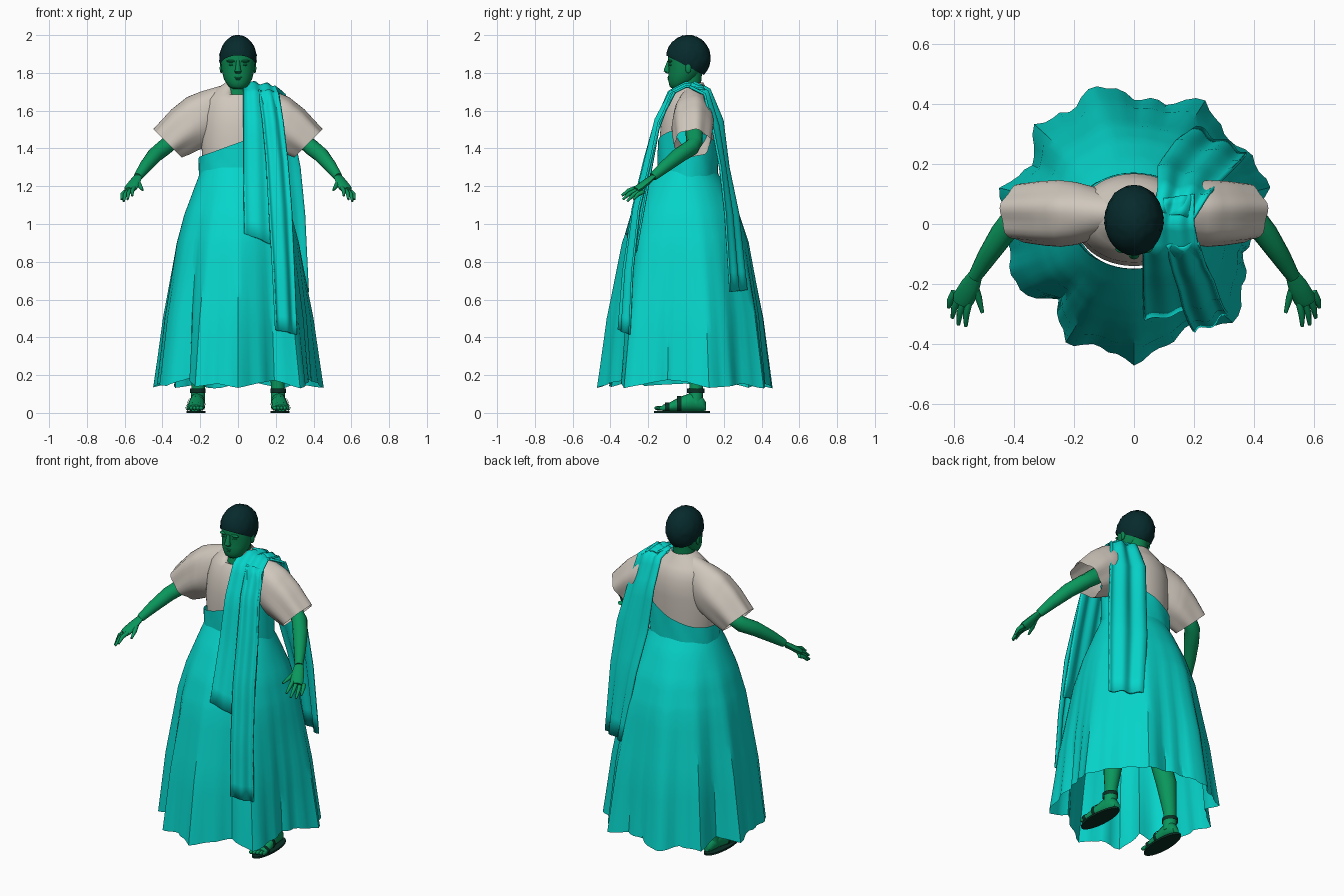
import bpy, bmesh, math
from math import sin, cos, pi, radians
from mathutils import Vector

cube = bpy.data.objects.get("Cube")
if cube:
    bpy.data.objects.remove(cube)


def material(name, *rgb):
    m = bpy.data.materials.new(name)
    m.use_nodes = True
    m.diffuse_color = (*rgb, 1)
    m.roughness = .9
    m.node_tree.nodes["Principled BSDF"].inputs["Base Color"].default_value = (*rgb, 1)
    m.node_tree.nodes["Principled BSDF"].inputs["Roughness"].default_value = .9
    return m


TEAL = material("teal cloth", .002, .66, .59)
LINEN = material("pale linen", .63, .575, .51)
SKIN = material("green skin", .003, .31, .108)
FACE = material("dark green skin", .003, .23, .076)
HAIR = material("dark hair", .002, .023, .025)
LEATHER = material("dark leather", .003, .03, .018)


def finish(name, bm, mat, angle=50):
    bmesh.ops.recalc_face_normals(bm, faces=bm.faces)
    mesh = bpy.data.meshes.new(name)
    bm.to_mesh(mesh)
    bm.free()
    mesh.materials.append(mat)
    ob = bpy.data.objects.new(name, mesh)
    bpy.context.collection.objects.link(ob)
    bpy.ops.object.select_all(action='DESELECT')
    ob.select_set(True)
    bpy.context.view_layer.objects.active = ob
    bpy.ops.object.shade_smooth_by_angle(angle=radians(angle))
    return ob


def loft(name, rings, mat, closed=True, caps=True, angle=50):
    """Skin a list of point rows; rows wrap round when closed."""
    bm = bmesh.new()
    rows = [[bm.verts.new(p) for p in ring] for ring in rings]
    n = len(rows[0])
    for a, b in zip(rows, rows[1:]):
        for i in range(n if closed else n - 1):
            j = (i + 1) % n
            bm.faces.new((a[i], a[j], b[j], b[i]))
    if closed and caps:
        bm.faces.new(rows[0])
        bm.faces.new(rows[-1])
    return finish(name, bm, mat, angle)


def oval(c, u, v, n=20):
    c, u, v = Vector(c), Vector(u), Vector(v)
    return [c + u * cos(2 * pi * i / n) + v * sin(2 * pi * i / n) for i in range(n)]


def stack(sections, n=24):
    """Horizontal ovals from (z, centre y, x radius, y radius)."""
    return [oval((0, y, z), (rx, 0, 0), (0, ry, 0), n) for z, y, rx, ry in sections]


def tube(name, pts, mat, n=12, flat=1):
    """Round limb through (x, y, z, radius) points."""
    ps = [Vector(p[:3]) for p in pts]
    rings = []
    for i, p in enumerate(ps):
        t = (ps[min(i + 1, len(ps) - 1)] - ps[max(i - 1, 0)]).normalized()
        u = t.cross(Vector((0, 0, 1) if abs(t.z) < .9 else (0, 1, 0))).normalized()
        r = pts[i][3]
        rings.append(oval(p, u * r, t.cross(u) * r * flat, n))
    return loft(name, rings, mat)


def ball(name, c, size, mat):
    bm = bmesh.new()
    bmesh.ops.create_icosphere(bm, subdivisions=3, radius=1)
    for v in bm.verts:
        v.co = Vector(c) + v.co * Vector(size)
    return finish(name, bm, mat)


def spread(rows, steps):
    """Resample rows of numbers."""
    out = []
    for a, b in zip(rows, rows[1:]):
        out += [[p + (q - p) * k / steps for p, q in zip(a, b)] for k in range(steps)]
    return out + [list(rows[-1])]


# Skirt: oval waist blending down into an irregular folded hem
HEM = [.4, .465, .45, .42, .475, .415, .42, .48, .43, .465, .385, .46,
       .42, .43, .445, .36, .455, .42, .465, .415, .385, .47, .42, .38]


def hem_radius(t):
    f = t / (2 * pi) * len(HEM)
    i = int(f) % len(HEM)
    return HEM[i] + (HEM[(i + 1) % len(HEM)] - HEM[i]) * (f % 1)


profile = [(1.3, .19, .15), (1.2, .228, .212), (1.05, .285, .283), (.9, .325, .33),
           (.5, .39, .395), (.13, .43, .43)]
skirt = []
for z, rx, ry in spread(profile, 4):
    w = max(0, (1.2 - z) / 1.07) ** .9
    row = []
    for i in range(96):
        t = 2 * pi * i / 96
        h = hem_radius(t)
        k = 1 + w * (h / .43 - 1) + .018 * w * w * sin(t * 24 + sin(3 * t))
        lift = max(0, .47 - h) * .5 * w ** 4
        row.append((rx * k * cos(t), ry * k * sin(t), z + lift))
    skirt.append(row)
loft("skirt", skirt, TEAL, caps=False, angle=35)

# Bodice with an edge that climbs towards the left side
bodice = []
for k in range(7):
    row = []
    for i in range(48):
        t = 2 * pi * i / 48
        top = 1.43 + .075 * cos(t) - .03 * max(0, sin(t))
        r = 1 + .01 * sin(9 * t + k)
        row.append((.207 * r * cos(t), .01 + .16 * r * sin(t), 1.18 + (top - 1.18) * k / 6))
    bodice.append(row)
loft("bodice", bodice, TEAL, caps=False)

# Shirt body with a notched neckline
shirt = stack(spread([(1.25, .01, .18, .14), (1.45, .012, .197, .152), (1.58, .02, .19, .148),
                      (1.66, .025, .17, .125), (1.71, .025, .12, .09),
                      (1.75, .02, .065, .07)], 2), 48)
for k, row in enumerate(shirt):
    for p in row:
        front = max(0, -(p.y - .02) / math.hypot(p.x, p.y - .02))
        if k > 7:
            p.z -= .1 * front ** 5 * (k - 7) / 3
loft("shirt", shirt, LINEN, caps=False)

# Neck and head
loft("neck", stack([(1.56, .0, .1, .08), (1.64, .0, .08, .085), (1.7, .01, .06, .065),
                    (1.82, .025, .058, .062)]), FACE)
head = stack(spread([(1.715, -.045, .025, .025), (1.728, -.04, .05, .047), (1.765, -.02, .074, .075),
                     (1.82, .0, .088, .092), (1.88, .005, .091, .1), (1.94, .01, .08, .095),
                     (1.985, .01, .04, .05)], 2), 32)
loft("head", head, FACE)
loft("nose", [oval((0, y, z), (w, 0, 0), (0, d, 0), 12) for z, y, w, d in
              [(1.865, -.09, .009, .008), (1.82, -.1, .014, .016),
               (1.808, -.1, .019, .018), (1.797, -.092, .014, .01)]], FACE)
for z, w in ((1.775, .024), (1.767, .02)):
    ball("lip", (0, -.086, z), (w, .012, .006), FACE)
for s in (1, -1):
    ball("brow", (s * .035, -.083, 1.862), (.027, .014, .007), FACE)
    ball("eye", (s * .034, -.08, 1.843), (.016, .01, .006), FACE)
    ball("ear", (s * .089, .012, 1.825), (.008, .016, .027), FACE)

# Cropped curly hair cap, cut along a line that drops to the nape
bm = bmesh.new()
bmesh.ops.create_icosphere(bm, subdivisions=4, radius=1)
for v in bm.verts:
    d = v.co.copy()
    curl = .004 * sin(17 * d.x) * sin(19 * d.y) * sin(15 * d.z)
    v.co = Vector((d.x * .098, .012 + d.y * .118, 1.878 + d.z * .122)) + d * curl
bmesh.ops.bisect_plane(bm, geom=bm.verts[:] + bm.edges[:] + bm.faces[:],
                       plane_co=(0, -.1, 1.89), plane_no=(0, .52, 1), clear_inner=True)
finish("hair", bm, HAIR)

# Sleeves, arms, legs and sandals on both sides
SLEEVE = [(.08, 1.735, .12, 1.42, .08), (.2, 1.7, .19, 1.4, .105), (.27, 1.67, .225, 1.385, .11),
          (.35, 1.605, .26, 1.37, .105), (.445, 1.5, .3, 1.355, .095)]
TIPS = [(.56, -.34, 1.15), (.585, -.335, 1.13), (.605, -.312, 1.12), (.617, -.278, 1.13)]
for s, side in ((1, "left"), (-1, "right")):
    rings = []
    for k, (xt, zt, xb, zb, ry) in enumerate(spread(SLEEVE, 3)):
        mid = Vector((s * (xt + xb) / 2, .035, (zt + zb) / 2))
        row = oval(mid, (s * (xt - xb) / 2, 0, (zt - zb) / 2), (0, ry, 0), 36)
        rings.append([mid + (p - mid) * (1 + .005 * k * sin(i * pi / 3)) for i, p in enumerate(row)])
    loft(side + "_sleeve", rings, LINEN, caps=False)

    tube(side + "_arm", [(s * .2, .04, 1.56, .05), (s * .36, .045, 1.43, .043),
                         (s * .39, .03, 1.405, .043), (s * .44, -.035, 1.365, .041),
                         (s * .49, -.11, 1.305, .033), (s * .53, -.175, 1.25, .023)], SKIN, 16)
    tube(side + "_palm", [(s * .525, -.165, 1.258, .022), (s * .545, -.205, 1.225, .033),
                          (s * .568, -.25, 1.19, .037), (s * .575, -.265, 1.18, .03)], SKIN, 12, .5)
    for f, tip in enumerate(TIPS):
        base = Vector((.55 + .016 * f, -.262 + .012 * f, 1.192 - .007 * f))
        bend = base.lerp(Vector(tip), .55) + Vector((.004, 0, .008))
        tube(side + "_finger", [(s * p.x, p.y, p.z, r) for p, r in
                                ((base, .012), (bend, .011), (Vector(tip), .006))], SKIN, 8)
    tube(side + "_thumb", [(s * .535, -.2, 1.225, .015), (s * .518, -.245, 1.2, .012),
                           (s * .505, -.295, 1.18, .006)], SKIN, 8)

    tube(side + "_leg", [(s * .11, .03, .95, .085), (s * .16, .02, .52, .058),
                         (s * .19, .05, .34, .056), (s * .21, .055, .16, .036),
                         (s * .213, .05, .05, .038)], SKIN, 16)
    # Feet run heel to toe along y and turn slightly outwards
    foot = [(.105, .035, .02, .022), (.085, .048, .034, .04), (.03, .058, .038, .05),
            (-.03, .045, .042, .04), (-.09, .03, .047, .024), (-.125, .026, .045, .016)]

    def across(y, z, rx, rz, n=16):
        return oval((s * (.218 - y * .08), y, z), (rx, 0, 0), (0, 0, rz), n)

    loft(side + "_foot", [across(*f) for f in foot], SKIN)
    for i in range(5):
        ball(side + "_toe", (s * (.195 + .0175 * i), -.146 + .006 * i, .025),
             (.012 - .001 * i, .022, .012), SKIN)
    sole = [oval((s * .222, -.022, z), (.051, s * -.008, 0), (0, .148, 0), 28) for z in (0, .011)]
    loft(side + "_sole", sole, LEATHER, angle=30)
    for y, z, rx, rz in ((-.1, .028, .051, .027), (-.035, .046, .047, .043)):
        loft(side + "_strap", [across(y + d, z, rx, rz, 20) for d in (-.012, .012)], LEATHER, caps=False)
    loft(side + "_ankle_strap", [oval((s * .213, .052, z), (.042, 0, 0), (0, .046, 0))
                                 for z in (.105, .128)], LEATHER, caps=False)


# Shawl over the left shoulder: pleated sheets between two edges
def sheet(name, rows, pleats, depth):
    grid = []
    data = spread(rows, 4)
    for k, (ax, ay, az, bx, by, bz) in enumerate(data):
        a, b = Vector((ax, ay, az)), Vector((bx, by, bz))
        side = (b - a).normalized()
        nxt = data[min(k + 1, len(data) - 1)]
        prv = data[max(k - 1, 0)]
        out = side.cross(Vector(nxt[:3]) - Vector(prv[:3])).normalized()
        grid.append([a.lerp(b, i / 24) + out * depth * sin(i / 24 * pleats * 2 * pi) for i in range(25)])
    ob = loft(name, grid, TEAL, closed=False)
    mod = ob.modifiers.new("thickness", 'SOLIDIFY')
    mod.thickness = .01
    mod.offset = 0


sheet("shawl_front", [(.07, .08, 1.735, .2, .1, 1.715), (.03, .0, 1.75, .2, .0, 1.73),
                      (.03, -.09, 1.7, .215, -.08, 1.69), (.03, -.165, 1.53, .245, -.15, 1.5),
                      (.03, -.22, 1.28, .265, -.195, 1.25), (.035, -.318, .95, .285, -.265, .85)],
      2.5, .006)
sheet("shawl_front_fall", [(.11, -.075, 1.71, .215, -.065, 1.7), (.13, -.16, 1.56, .24, -.145, 1.54),
                           (.15, -.22, 1.35, .265, -.19, 1.33), (.165, -.285, 1.08, .285, -.25, 1.08),
                           (.185, -.335, .75, .3, -.285, .75),
                           (.2, -.36, .44, .313, -.3, .415)], 1.5, .01)
sheet("shawl_back", [(.07, .04, 1.745, .2, .02, 1.73), (.08, .12, 1.71, .25, .1, 1.69),
                     (.08, .19, 1.55, .29, .145, 1.5), (.1, .22, 1.3, .33, .185, 1.3),
                     (.14, .275, 1.05, .355, .21, 1.05), (.2, .32, .65, .375, .235, .64)], 2, .01)
